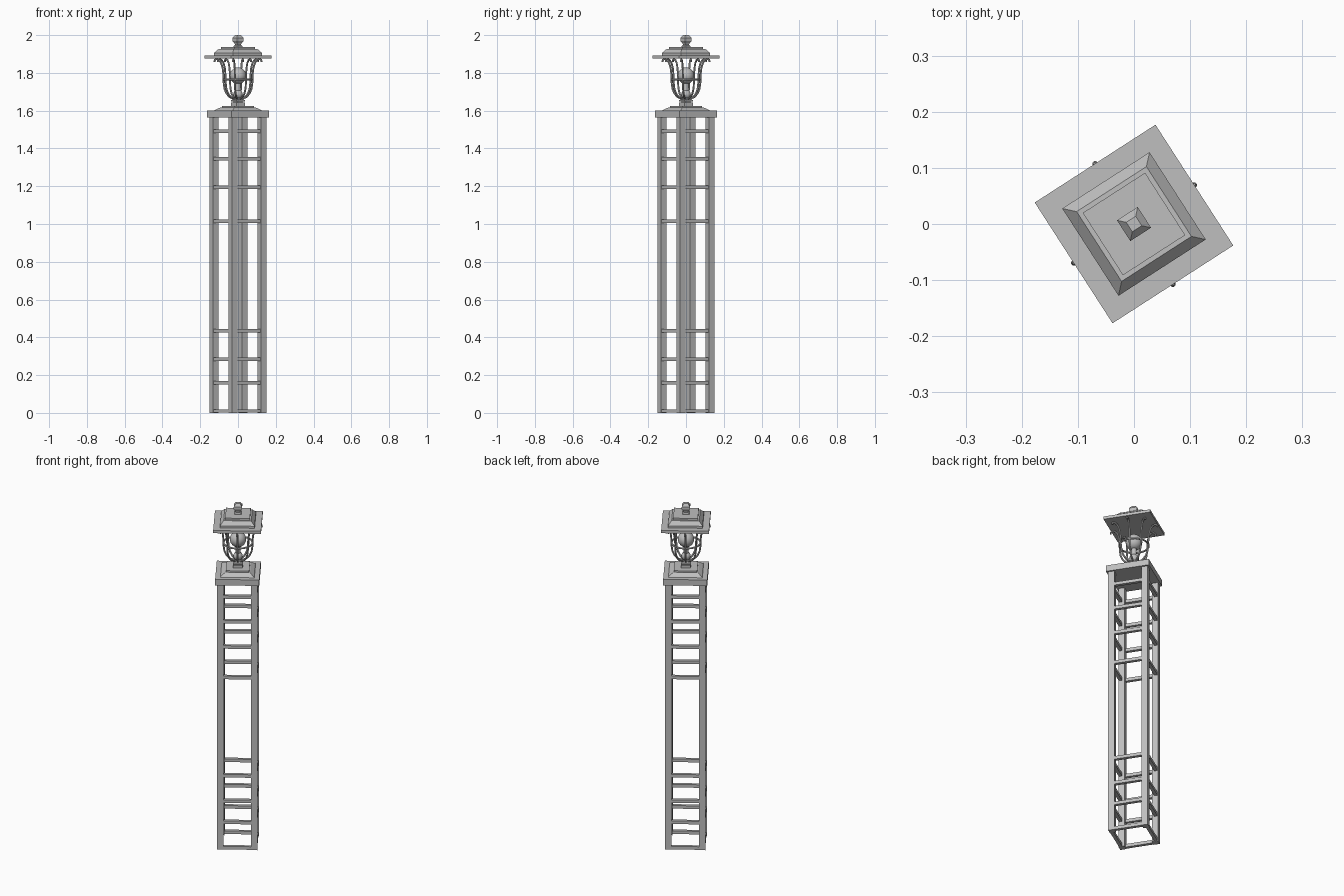
import bpy, bmesh
from math import sin, cos, pi, radians, sqrt
from mathutils import Matrix, Vector

cube = bpy.data.objects.get("Cube")
if cube:
    bpy.data.objects.remove(cube)

TURN = radians(32.8)  # the whole lamp is turned about its axis

grey = bpy.data.materials.new("plain grey metal")
grey.use_nodes = True
colour = (0.52, 0.52, 0.52, 1)
grey.diffuse_color = colour
grey.node_tree.nodes["Principled BSDF"].inputs["Base Color"].default_value = colour


def finish(name, bm, smooth=False):
    bmesh.ops.recalc_face_normals(bm, faces=bm.faces)
    bmesh.ops.rotate(bm, verts=bm.verts, matrix=Matrix.Rotation(TURN, 3, "Z"))
    mesh = bpy.data.meshes.new(name)
    bm.to_mesh(mesh)
    bm.free()
    mesh.materials.append(grey)
    ob = bpy.data.objects.new(name, mesh)
    bpy.context.collection.objects.link(ob)
    if smooth:
        bpy.ops.object.select_all(action="DESELECT")
        ob.select_set(True)
        bpy.context.view_layer.objects.active = ob
        bpy.ops.object.shade_smooth_by_angle(angle=radians(40))
    return ob


def stack(name, profile, sides=4, smooth=False):
    """Sweep (half width, height) points round the axis; four sides give a square."""
    bm = bmesh.new()
    k, start = (sqrt(2), pi / 4) if sides == 4 else (1, 0)
    loops = []
    for r, z in profile:
        loops.append([bm.verts.new((r * k * cos(start + 2 * pi * i / sides),
                                    r * k * sin(start + 2 * pi * i / sides), z))
                      for i in range(sides)])
    for a, b in zip(loops, loops[1:]):
        for i in range(sides):
            j = (i + 1) % sides
            bm.faces.new((a[i], a[j], b[j], b[i]))
    bm.faces.new(loops[0][::-1])
    bm.faces.new(loops[-1])
    return finish(name, bm, smooth)


def box(name, centre, size, angle):
    bm = bmesh.new()
    bmesh.ops.create_cube(bm, size=1)
    bmesh.ops.scale(bm, verts=bm.verts, vec=size)
    bmesh.ops.translate(bm, verts=bm.verts, vec=centre)
    bmesh.ops.rotate(bm, verts=bm.verts, matrix=Matrix.Rotation(angle, 3, "Z"))
    return finish(name, bm)


def tube(name, points, radius, closed=False, sides=8):
    """Round bar following a path."""
    bm = bmesh.new()
    pts = [Vector(p) for p in points]
    n = len(pts)
    loops = []
    for i, p in enumerate(pts):
        nxt = pts[(i + 1) % n] if closed else pts[min(i + 1, n - 1)]
        prv = pts[i - 1] if closed else pts[max(i - 1, 0)]
        t = (nxt - prv).normalized()
        u = Vector((0, 0, 1)) if closed else Vector((-pts[0].y, pts[0].x, 0)).normalized()
        v = t.cross(u)
        loops.append([bm.verts.new(p + radius * (u * cos(2 * pi * k / sides) + v * sin(2 * pi * k / sides)))
                      for k in range(sides)])
    for i in range(n if closed else n - 1):
        a, b = loops[i], loops[(i + 1) % n]
        for k in range(sides):
            m = (k + 1) % sides
            bm.faces.new((a[k], a[m], b[m], b[k]))
    if not closed:
        bm.faces.new(loops[0])
        bm.faces.new(loops[-1])
    return finish(name, bm, True)


# Column: four posts with ladder rungs on every side
HALF, POST, TOP = 0.1085, 0.034, 1.57
RUNG = 0.018
RUNG_HEIGHTS = (0.01, 0.16, 0.285, 0.435, 1.015, 1.195, 1.345, 1.49)
for s in range(4):
    a = s * pi / 2
    c = HALF - POST / 2
    box(f"post_{s + 1}", (c, c, TOP / 2), (POST, POST, TOP), a)
    for n, z in enumerate(RUNG_HEIGHTS):
        box(f"rung_{s + 1}_{n + 1}", (HALF - 0.002 - RUNG / 2, 0, z),
            (RUNG, 2 * HALF - 2 * POST + 0.004, RUNG), a)

# Stepped cap on the column
stack("column_cap", [(0.118, 1.565), (0.118, 1.6), (0.091, 1.6), (0.087, 1.605), (0.067, 1.617),
                     (0.062, 1.617), (0.062, 1.626)])
stack("lantern_foot", [(0.026, 1.62), (0.026, 1.642), (0.018, 1.642), (0.018, 1.648),
                       (0.027, 1.648), (0.027, 1.656), (0.016, 1.66), (0.016, 1.668)])

# Socket ball and bulb
ball = lambda r, z, n=12: [(max(r * sin(pi * i / n), 0.0005), z - r * cos(pi * i / n)) for i in range(n + 1)]
stack("socket_ball", ball(0.025, 1.686), 20, True)
stack("bulb_neck", [(0.014, 1.7), (0.014, 1.75)], 16, True)
stack("bulb", ball(0.044, 1.785), 24, True)

# Cage of eight flared bars with hooked ends
BAR = [(0.02, 1.662), (0.045, 1.672), (0.062, 1.69), (0.073, 1.715), (0.078, 1.75), (0.079, 1.79),
       (0.083, 1.825), (0.091, 1.852), (0.103, 1.868), (0.116, 1.873), (0.126, 1.869), (0.128, 1.858)]
for i in range(8):
    a = i * pi / 4
    tube(f"cage_bar_{i + 1}", [(r * cos(a), r * sin(a), z) for r, z in BAR], 0.005)
tube("cage_ring", [(0.078 * cos(2 * pi * i / 32), 0.078 * sin(2 * pi * i / 32), 1.765) for i in range(32)],
     0.005, closed=True)

# Tiered roof and finial
stack("roof", [(0.128, 1.877), (0.128, 1.893), (0.0925, 1.893), (0.0925, 1.905), (0.074, 1.927),
               (0.066, 1.927), (0.066, 1.938)])
stack("finial", [(0.018, 1.935), (0.018, 1.942), (0.011, 1.948), (0.014, 1.957), (0.022, 1.97),
                 (0.022, 1.984), (0.01, 2.0)])
